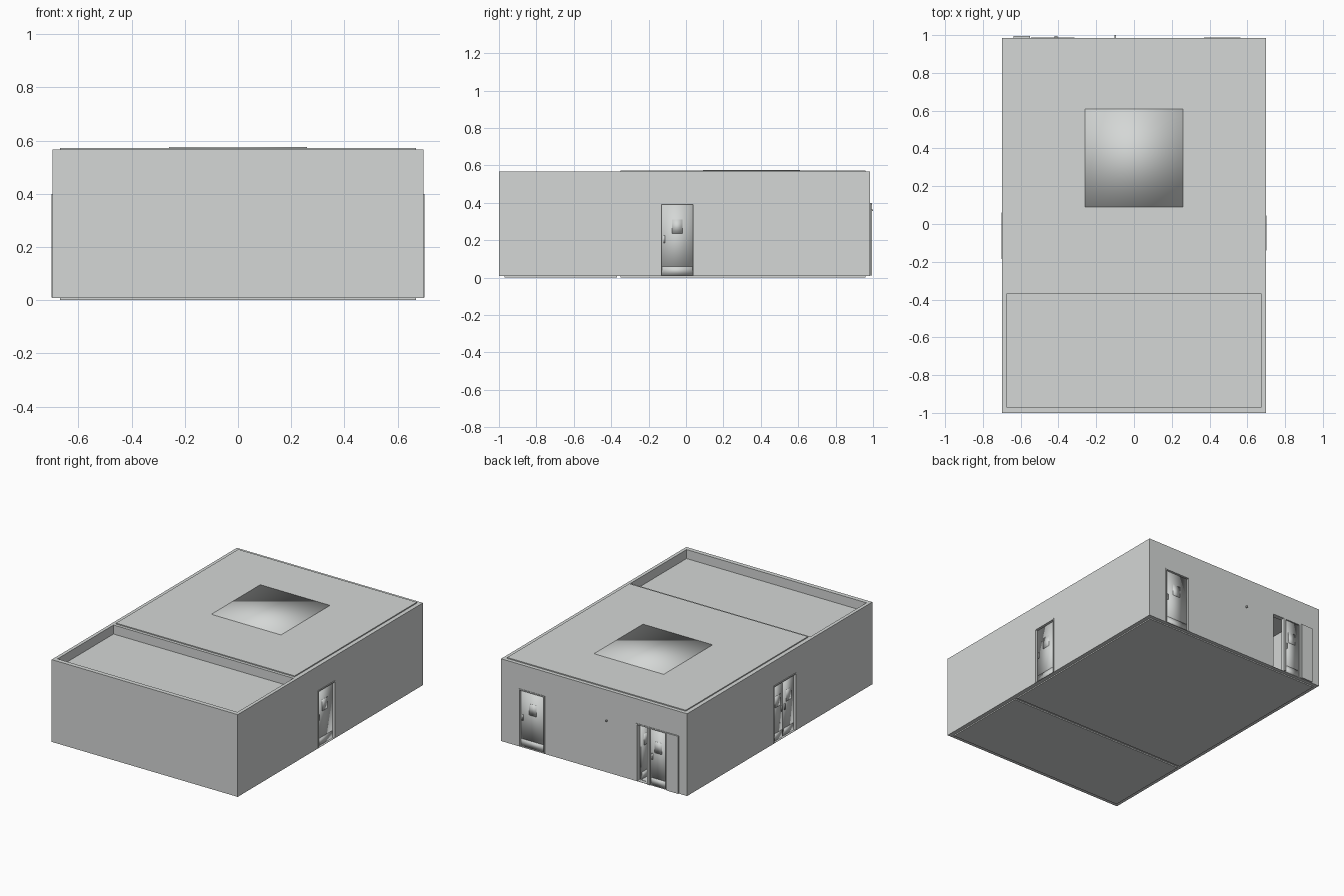
import bpy, bmesh, math
from mathutils import Matrix, Vector

old = bpy.data.objects.get("Cube")
if old:
    bpy.data.objects.remove(old, do_unlink=True)

grey = bpy.data.materials.new("light grey")
grey.use_nodes = True
colour = (0.66, 0.68, 0.67, 1)
grey.diffuse_color = colour
grey.node_tree.nodes["Principled BSDF"].inputs["Base Color"].default_value = colour


def boxes(name, parts, frame=Matrix(), smooth=False):
    """One object made of boxes, each given as (x0, x1, y0, y1, z0, z1)."""
    bm = bmesh.new()
    for x0, x1, y0, y1, z0, z1 in parts:
        place = Matrix.Translation(((x0 + x1) / 2, (y0 + y1) / 2, (z0 + z1) / 2))
        size = Matrix.Diagonal((x1 - x0, y1 - y0, z1 - z0, 1))
        bmesh.ops.create_cube(bm, size=1, matrix=frame @ place @ size)
    for f in bm.faces:
        f.smooth = smooth
    mesh = bpy.data.meshes.new(name)
    bm.to_mesh(mesh)
    bm.free()
    mesh.materials.append(grey)
    ob = bpy.data.objects.new(name, mesh)
    bpy.context.scene.collection.objects.link(ob)
    return ob


def carve(target, parts):
    """Cut each box out of the target and bake the result."""
    cutters = []
    for part in parts:
        cutter = boxes("cutter", [part])
        cutter.hide_render = True
        mod = target.modifiers.new("cut", "BOOLEAN")
        mod.object, mod.operation, mod.solver = cutter, "DIFFERENCE", "EXACT"
        cutters.append(cutter)
    bpy.context.view_layer.update()
    baked = target.evaluated_get(bpy.context.evaluated_depsgraph_get())
    target.data = bpy.data.meshes.new_from_object(baked)
    target.modifiers.clear()
    for cutter in cutters:
        bpy.data.objects.remove(cutter, do_unlink=True)


SIDE, BACK = 0.698, 0.985      # outer wall planes
FLOOR, HEAD = 0.01, 0.40       # door sill and head heights

# Building shell: hollow rear hall, sunken front roof, four doorways
shell = boxes("building_shell", [(-SIDE, SIDE, -1, BACK, 0.008, 0.566)])
carve(shell, [
    (-0.67, 0.67, -0.34, 0.955, 0.02, 0.54),
    (-0.675, 0.675, -0.97, -0.37, 0.505, 0.7),
    (0.6, 0.8, -0.14, 0.045, FLOOR, HEAD),
    (-0.8, -0.6, -0.185, 0.06, FLOOR, HEAD),
    (0.37, 0.565, 0.9, 1.1, FLOOR, HEAD),
    (-0.545, -0.315, 0.9, 1.1, FLOOR, HEAD),
])

# Roof and floor plates
boxes("rear_roof_plate", [(-0.67, 0.67, -0.35, 0.96, 0.56, 0.573)])
boxes("roof_hatch", [(-0.26, 0.26, 0.09, 0.61, 0.565, 0.576)], smooth=True)
boxes("floor_plates", [(-0.67, 0.67, -0.97, -0.37, 0, 0.012),
                       (-0.67, 0.67, -0.35, 0.96, 0, 0.012)])


def wall_frame(angle, distance):
    """Local frame on a wall: x to the viewer's right, -y outwards."""
    return Matrix.Rotation(math.radians(angle), 4, "Z") @ Matrix.Translation((0, -distance, 0))


def door_frame(name, frame, u0, u1):
    t = 0.008
    boxes(name, [(u0, u0 + t, -0.003, 0.028, FLOOR, HEAD),
                 (u1 - t, u1, -0.003, 0.028, FLOOR, HEAD),
                 (u0 + t, u1 - t, -0.003, 0.028, HEAD - t, HEAD)], frame)


def door_leaf(name, frame, u0, u1, face, handle_left=True):
    """Leaf with its outer face at local y = face, plus window, kick plate and handle."""
    boxes(name, [(u0, u1, face, face + 0.01, FLOOR, HEAD - 0.008)], frame, True)
    mid, half = (u0 + u1) / 2, min(0.028, (u1 - u0) * 0.25)
    boxes(name + "_window", [(mid - half, mid + half, face - 0.002, face + 0.002, 0.235, 0.31)],
          frame, True)
    boxes(name + "_kick_plate", [(u0 + 0.003, u1 - 0.003, face - 0.002, face + 0.002, 0.013, 0.06)],
          frame, True)
    h = u0 + 0.014 if handle_left else u1 - 0.014
    boxes(name + "_handle", [(h - 0.005, h + 0.005, face - 0.005, face, 0.185, 0.225)], frame, True)


left_wall = wall_frame(90, SIDE)
right_wall = wall_frame(-90, SIDE)
back_wall = wall_frame(180, BACK)

# Single door on the +x wall
door_frame("left_door_frame", left_wall, -0.14, 0.045)
door_leaf("left_door", left_wall, -0.132, 0.037, 0.014)

# Double door on the -x wall
door_frame("right_door_frame", right_wall, -0.06, 0.185)
door_leaf("right_door_first_leaf", right_wall, -0.052, 0.06, 0.014, False)
door_leaf("right_door_second_leaf", right_wall, 0.065, 0.177, 0.014)

# Single door on the back wall
door_frame("back_door_frame", back_wall, -0.565, -0.37)
door_leaf("back_door", back_wall, -0.557, -0.378, 0.012)

# Open double door on the back wall, with a side panel
door_frame("back_entrance_frame", back_wall, 0.315, 0.545)
door_leaf("entrance_closed_leaf", back_wall, 0.42, 0.537, 0.006)
boxes("entrance_post", [(0.405, 0.42, -0.009, 0.02, FLOOR, HEAD - 0.008)], back_wall)
boxes("entrance_side_panel", [(0.55, 0.638, -0.01, 0.002, FLOOR, HEAD)], back_wall)
swing = back_wall @ Matrix.Translation((0.325, 0.03, 0)) @ Matrix.Rotation(math.radians(90), 4, "Z")
door_leaf("entrance_open_leaf", swing, 0, 0.11, -0.01, False)

# Small wall lamp
boxes("wall_lamp", [(0.094, 0.102, -0.015, 0, 0.355, 0.365)], back_wall)
